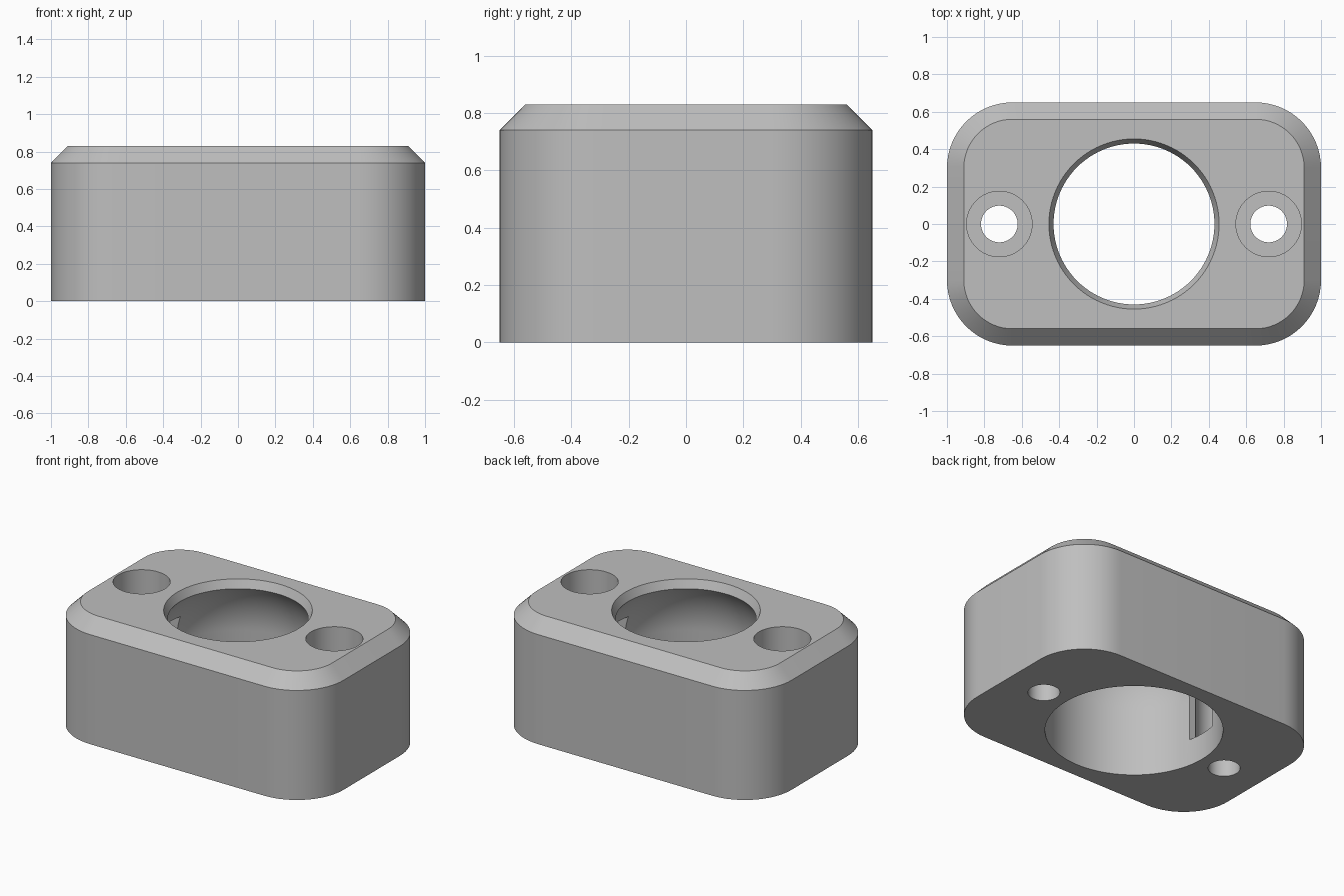
import bpy, bmesh
from math import sin, cos, pi, sqrt, radians

cube = bpy.data.objects.get("Cube")
if cube:
    bpy.data.objects.remove(cube, do_unlink=True)

HEIGHT, CHAMFER = 0.83, 0.09
SOCKET_R, SOCKET_Z = 0.545, 0.44      # ball socket radius and sphere centre
SCREW_X, POCKET_FLOOR = 0.72, 0.18

grey = bpy.data.materials.new("plain_grey")
grey.use_nodes = True
grey.diffuse_color = (0.52, 0.52, 0.52, 1)
grey.node_tree.nodes["Principled BSDF"].inputs["Base Color"].default_value = (0.52, 0.52, 0.52, 1)


def loft(name, rings):
    """Closed solid skinned through rings of equal point count."""
    bm = bmesh.new()
    loops = [[bm.verts.new(p) for p in ring] for ring in rings]
    n = len(loops[0])
    for low, high in zip(loops, loops[1:]):
        for i in range(n):
            j = (i + 1) % n
            bm.faces.new((low[i], low[j], high[j], high[i]))
    bm.faces.new(loops[0][::-1])
    bm.faces.new(loops[-1])
    bmesh.ops.recalc_face_normals(bm, faces=bm.faces)
    mesh = bpy.data.meshes.new(name)
    bm.to_mesh(mesh)
    bm.free()
    obj = bpy.data.objects.new(name, mesh)
    bpy.context.collection.objects.link(obj)
    mesh.materials.append(grey)
    return obj


def rounded_rect(hx, hy, r, z, seg=16):
    pts = []
    for q, (sx, sy) in enumerate([(1, 1), (-1, 1), (-1, -1), (1, -1)]):
        for i in range(seg + 1):
            a = (q + i / seg) * pi / 2
            pts.append((sx * (hx - r) + r * cos(a), sy * (hy - r) + r * sin(a), z))
    return pts


def circle(r, z, x=0, seg=96):
    return [(x + r * cos(2 * pi * i / seg), r * sin(2 * pi * i / seg), z) for i in range(seg)]


def lathe(name, profile, x=0, seg=96):
    return loft(name, [circle(r, z, x, seg) for r, z in profile])


# Housing block with a chamfered top rim
housing = loft("housing", [
    rounded_rect(1, 0.65, 0.35, 0),
    rounded_rect(1, 0.65, 0.35, HEIGHT - CHAMFER),
    rounded_rect(1 - CHAMFER, 0.65 - CHAMFER, 0.35 - CHAMFER, HEIGHT)])

# Ball socket: straight bore, dome, then a flared lip
lip_z = SOCKET_Z + sqrt(SOCKET_R ** 2 - 0.43 ** 2)
dome = []
for i in range(17):
    z = SOCKET_Z + (lip_z - SOCKET_Z) * i / 16
    dome.append((sqrt(SOCKET_R ** 2 - (z - SOCKET_Z) ** 2), z))
flare = (HEIGHT - lip_z) / 0.025 * 0.045
cutters = [lathe("socket_cutter",
                 [(SOCKET_R, -0.1)] + dome + [(0.475, lip_z + flare)])]

# Screw holes, head pockets and the slots joining them to the socket
for side, s in (("left", 1), ("right", -1)):
    x = s * SCREW_X
    cutters.append(lathe(side + "_screw_cutter",
                         [(0.098, -0.1), (0.098, POCKET_FLOOR), (0.175, POCKET_FLOOR),
                          (0.175, HEIGHT + 0.1)], x, 64))
    x0, x1 = sorted((s * 0.45, s * 0.68))
    cutters.append(loft(side + "_slot_cutter", [
        [(x0, -0.108, z), (x1, -0.108, z), (x1, 0.108, z), (x0, 0.108, z)]
        for z in (POCKET_FLOOR, 0.61)]))

for cutter in cutters:
    cutter.hide_render = True
    mod = housing.modifiers.new(cutter.name, 'BOOLEAN')
    mod.operation = 'DIFFERENCE'
    mod.solver = 'EXACT'
    mod.object = cutter

# Apply the cuts, drop the cutters and shade
bpy.ops.object.select_all(action='DESELECT')
bpy.context.view_layer.objects.active = housing
housing.select_set(True)
for mod in list(housing.modifiers):
    bpy.ops.object.modifier_apply(modifier=mod.name)
for cutter in cutters:
    bpy.data.objects.remove(cutter, do_unlink=True)
bpy.ops.object.shade_smooth_by_angle(angle=radians(25))
